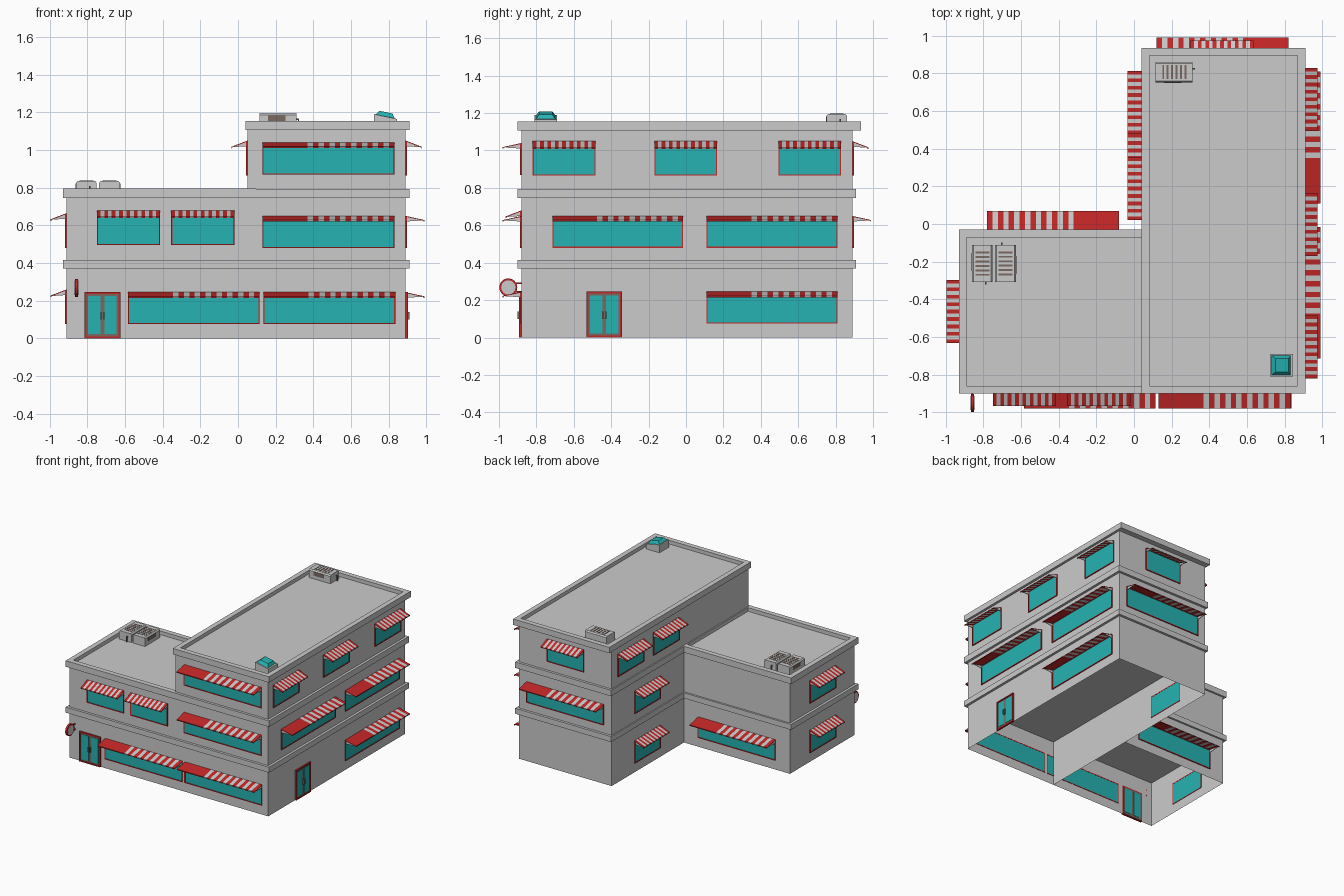
import bpy, bmesh, math
from mathutils import Matrix

if "Cube" in bpy.data.objects:
    bpy.data.objects.remove(bpy.data.objects["Cube"])


def material(name, rgb):
    m = bpy.data.materials.new(name)
    m.diffuse_color = (*rgb, 1)
    m.use_nodes = True
    m.node_tree.nodes["Principled BSDF"].inputs["Base Color"].default_value = m.diffuse_color
    return m


GREY, RED, TEAL, BROWN = range(4)
MATS = [material("plain_grey", (0.6, 0.6, 0.6)), material("red", (0.55, 0.02, 0.02)),
        material("teal_glass", (0.02, 0.45, 0.45)), material("brown", (0.2, 0.14, 0.12))]


def prism(bm, profile, x0, x1, mat=GREY):
    """Extrude a (y, z) profile from x0 to x1."""
    a, b = ([bm.verts.new((x, y, z)) for y, z in profile] for x in (x0, x1))
    n = len(profile)
    faces = [bm.faces.new(a), bm.faces.new(b[::-1])]
    faces += [bm.faces.new((a[i], b[i], b[(i + 1) % n], a[(i + 1) % n])) for i in range(n)]
    for f in faces:
        f.material_index = mat


def box(bm, x0, x1, y0, y1, z0, z1, mat=GREY):
    prism(bm, [(y0, z0), (y1, z0), (y1, z1), (y0, z1)], x0, x1, mat)


def finish(name, bm, matrix=Matrix()):
    bmesh.ops.recalc_face_normals(bm, faces=bm.faces)
    me = bpy.data.meshes.new(name)
    bm.to_mesh(me)
    bm.free()
    for m in MATS:
        me.materials.append(m)
    ob = bpy.data.objects.new(name, me)
    ob.matrix_world = matrix
    bpy.context.collection.objects.link(ob)
    return ob


def walls(name, dims, open_ends=False):
    bm = bmesh.new()
    box(bm, *dims)
    if open_ends:
        bm.normal_update()
        zs = dims[4:]
        ends = [f for f in bm.faces if any(all(abs(v.co.z - z) < 1e-5 for v in f.verts) for z in zs)]
        bmesh.ops.delete(bm, geom=ends, context='FACES')
    finish(name, bm)


def slab(name, dims, roof=False):
    bm = bmesh.new()
    box(bm, *dims)
    if roof:  # sunken roof inside a parapet
        top = [f for f in bm.faces if all(abs(v.co.z - dims[5]) < 1e-5 for v in f.verts)]
        inner = top[0]
        bmesh.ops.recalc_face_normals(bm, faces=bm.faces)
        bmesh.ops.inset_region(bm, faces=[inner], thickness=0.041, use_even_offset=True)
        bottom = bmesh.ops.extrude_face_region(bm, geom=[inner])
        bmesh.ops.delete(bm, geom=[inner], context='FACES_ONLY')
        bmesh.ops.translate(bm, vec=(0, 0, -0.03),
                            verts=[g for g in bottom['geom'] if isinstance(g, bmesh.types.BMVert)])
    finish(name, bm)


# Building shell: tall wing and low wing, open underneath
walls("tall_wing_ground_walls", (0.05, 0.89, -0.88, 0.89, 0, 0.37), True)
walls("low_wing_ground_walls", (-0.91, 0.05, -0.88, -0.045, 0, 0.37), True)
walls("tall_wing_upper_walls", (0.05, 0.89, -0.88, 0.89, 0.40, 1.115))
walls("low_wing_upper_walls", (-0.91, 0.06, -0.88, -0.045, 0.40, 0.755))
slab("tall_wing_lower_cornice", (0.04, 0.91, -0.90, 0.91, 0.37, 0.415))
slab("low_wing_lower_cornice", (-0.93, 0.04, -0.90, -0.03, 0.37, 0.415))
slab("tall_wing_middle_cornice", (0.04, 0.91, -0.90, 0.91, 0.745, 0.794))
slab("low_wing_roof", (-0.93, 0.095, -0.90, -0.03, 0.745, 0.795), True)
slab("tall_wing_roof", (0.04, 0.91, -0.90, 0.935, 1.107, 1.155), True)

# Facades: (turn in degrees, distance of the wall from the origin)
FRONT, RIGHT, BACK = (0, 0.88), (90, 0.89), (180, 0.89)
LEFT_TALL, LEFT_LOW, BACK_LOW = (270, -0.05), (270, 0.91), (180, -0.045)


def facade_matrix(facade, u, z):
    turn, dist = facade
    return Matrix.Rotation(math.radians(turn), 4, 'Z') @ Matrix.Translation((u, -dist, z))


def frame(bm, w, z0, z1, t, out, mat):
    """Two posts and two rails around an opening."""
    for s in (-1, 1):
        a, b = sorted((s * w / 2, s * (w / 2 - t)))
        box(bm, a, b, -out, 0.003, z0, z1, mat)
    for a, b in ((z0, z0 + t), (z1 - t, z1)):
        box(bm, -w / 2 + t, w / 2 - t, -out, 0.003, a, b, mat)


def window(name, facade, u, zbase, long):
    """Framed glass with a striped awning; u is the centre, along the wall."""
    w, h, depth, drop = (0.70, 0.17, 0.10, 0.022) if long else (0.335, 0.185, 0.085, 0.033)
    if facade is BACK_LOW:
        depth = 0.115
    bm = bmesh.new()
    box(bm, -w / 2 + 0.005, w / 2 - 0.005, -0.003, 0.002, 0.005, h - 0.005, TEAL)
    frame(bm, w, 0, h - 0.004, 0.006, 0.008, RED)
    finish(name + "_window", bm, facade_matrix(facade, u, zbase))
    # Awning stripes, long ones begin with a plain red panel
    bm = bmesh.new()
    prof = [(0.001, h), (-depth, h - drop), (-depth, h - drop - 0.008),
            (-depth + 0.004, h - drop - 0.008), (-depth + 0.004, h - drop - 0.003), (0.001, h - 0.005)]
    x = -w / 2
    if long:
        prism(bm, prof, x, x + 0.24, RED)
        x += 0.24
    n = 16 if long else 17
    step = (w / 2 - x) / n
    for i in range(n):
        prism(bm, prof, x + i * step, x + (i + 1) * step, GREY if (i % 2 == 0) == long else RED)
    # Thin side arms
    for s in (-1, 1):
        c = s * (w / 2 - 0.004)
        prism(bm, [(0, h - 0.005), (-depth * 0.9, h - drop - 0.002), (0, h - 0.03)], c - 0.002, c + 0.002)
    finish(name + "_awning", bm, facade_matrix(facade, u, zbase))


LONG = [(FRONT, -0.235, 0.075), (FRONT, 0.485, 0.075), (FRONT, 0.48, 0.48), (FRONT, 0.48, 0.87),
        (RIGHT, 0.46, 0.075), (RIGHT, -0.365, 0.48), (RIGHT, 0.46, 0.48),
        (BACK, -0.47, 0.48), (BACK_LOW, 0.43, 0.075)]
SHORT = [(FRONT, -0.582, 0.495), (FRONT, -0.187, 0.495),
         (RIGHT, -0.652, 0.865), (RIGHT, -0.002, 0.865), (RIGHT, 0.662, 0.865),
         (BACK, -0.467, 0.865), (LEFT_TALL, -0.645, 0.865), (LEFT_TALL, -0.188, 0.865),
         (LEFT_TALL, -0.43, 0.48), (LEFT_TALL, -0.43, 0.075),
         (LEFT_LOW, 0.465, 0.48), (LEFT_LOW, 0.465, 0.075)]
for i, spec in enumerate(LONG):
    window(f"long_{i + 1}", *spec, True)
for i, spec in enumerate(SHORT):
    window(f"short_{i + 1}", *spec, False)


# Double doors
def door(name, facade, u):
    bm = bmesh.new()
    frame(bm, 0.19, 0, 0.245, 0.01, 0.012, RED)
    box(bm, -0.086, 0.086, -0.006, 0.006, 0.004, 0.236, BROWN)
    for s in (-1, 1):
        box(bm, s * 0.043 - 0.033, s * 0.043 + 0.033, -0.009, 0.008, 0.022, 0.225, TEAL)
        box(bm, s * 0.008 - 0.003, s * 0.008 + 0.003, -0.02, -0.006, 0.10, 0.14, BROWN)
    finish(name, bm, facade_matrix(facade, u, 0))


door("front_door", FRONT, -0.72)
door("side_door", RIGHT, -0.437)

# Round hanging sign beside the front door
bm = bmesh.new()
for r, x0, x1, mat in ((0.048, -0.866, -0.850, RED), (0.038, -0.868, -0.848, GREY)):
    ring = [(-0.95 + r * math.cos(k * math.pi / 12), 0.268 + r * math.sin(k * math.pi / 12)) for k in range(24)]
    prism(bm, ring, x0, x1, mat)
for z in (0.246, 0.29):
    box(bm, -0.862, -0.854, -0.912, -0.878, z - 0.004, z + 0.004, RED)
finish("round_sign", bm)


# Rooftop air conditioners
def air_conditioner(name, x, y, z, turn):
    bm = bmesh.new()
    prism(bm, [(-0.055, 0), (0.055, 0), (0.055, 0.06), (0.047, 0.07), (-0.047, 0.07), (-0.055, 0.06)], -0.098, 0.098)
    for i in range(6):
        c = -0.058 + i * 0.0235
        box(bm, c - 0.005, c + 0.005, -0.037, 0.037, 0.065, 0.072, BROWN)
    box(bm, -0.055, 0.04, -0.057, -0.05, 0.028, 0.058, BROWN)
    box(bm, 0.098, 0.112, 0.015, 0.023, 0.035, 0.043, BROWN)
    box(bm, 0.105, 0.112, 0.015, 0.023, 0, 0.035, BROWN)
    finish(name, bm, Matrix.Translation((x, y, z)) @ Matrix.Rotation(math.radians(turn), 4, 'Z'))


air_conditioner("low_roof_cooler_left", -0.805, -0.21, 0.765, -90)
air_conditioner("low_roof_cooler_right", -0.682, -0.21, 0.765, 90)
air_conditioner("tall_roof_cooler", 0.213, 0.806, 1.125, 0)

# Skylight: sloped curb with a tilted glass cap
bm = bmesh.new()
prism(bm, [(-0.06, 0), (0.06, 0), (0.06, 0.065), (-0.06, 0.04)], -0.06, 0.06)
finish("skylight_curb", bm, Matrix.Translation((0.783, -0.75, 1.125)) @ Matrix.Rotation(math.radians(90), 4, 'Z'))
bm = bmesh.new()
bmesh.ops.create_cone(bm, cap_ends=True, segments=4, radius1=0.076, radius2=0.05, depth=0.026,
                      matrix=Matrix.Rotation(math.radians(45), 4, 'Z'))
for f in bm.faces:
    f.material_index = TEAL
finish("skylight_glass", bm, Matrix.Translation((0.783, -0.75, 1.188)) @ Matrix.Rotation(math.radians(12), 4, 'Y'))
